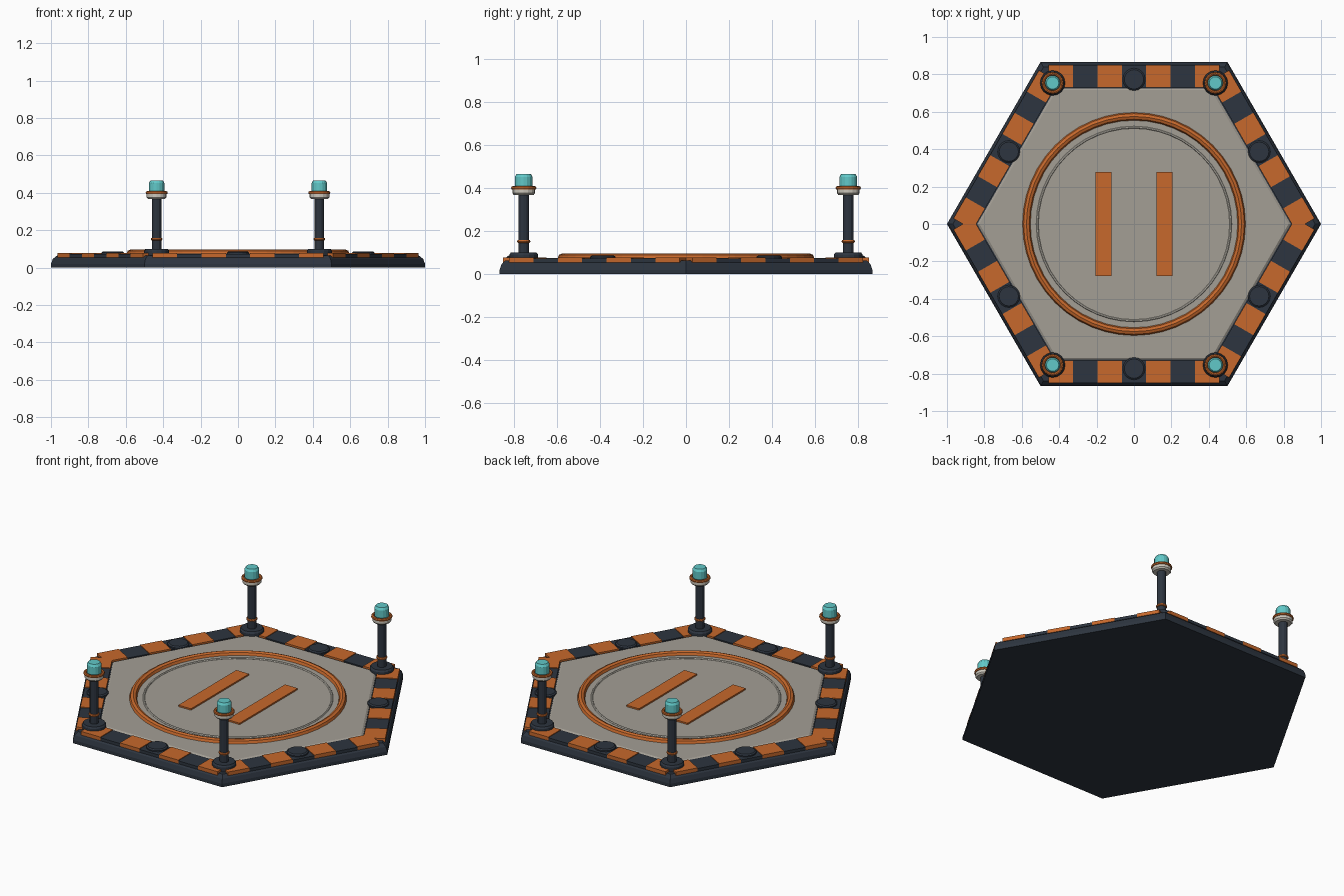
import bpy, bmesh, math
from mathutils import Matrix, Vector

if "Cube" in bpy.data.objects:
    bpy.data.objects.remove(bpy.data.objects["Cube"])


def material(name, rgb):
    m = bpy.data.materials.new(name)
    m.diffuse_color = (*rgb, 1.0)
    m.use_nodes = True
    m.node_tree.nodes["Principled BSDF"].inputs["Base Color"].default_value = m.diffuse_color
    return m


ORANGE = material("hazard orange", (0.57, 0.14, 0.025))
NAVY = material("dark navy", (0.026, 0.035, 0.050))
GREY = material("deck grey", (0.37, 0.345, 0.30))
PALE = material("pale grey", (0.60, 0.57, 0.50))
CYAN = material("lamp cyan", (0.12, 0.58, 0.58))


def finish(name, bm, mat):
    bmesh.ops.recalc_face_normals(bm, faces=bm.faces)
    me = bpy.data.meshes.new(name)
    bm.to_mesh(me)
    bm.free()
    me.materials.append(mat)
    ob = bpy.data.objects.new(name, me)
    bpy.context.collection.objects.link(ob)
    return ob


def lathe(name, profile, sides, mat, at=(0, 0), closed=False):
    """Revolve (radius, z) points; capped at both ends unless the profile is closed."""
    bm = bmesh.new()
    rings = []
    for r, z in profile:
        rings.append([bm.verts.new((at[0] + r * math.cos(2 * math.pi * i / sides),
                                    at[1] + r * math.sin(2 * math.pi * i / sides), z))
                      for i in range(sides)])
    pairs = list(zip(rings, rings[1:]))
    if closed:
        pairs.append((rings[-1], rings[0]))
    else:
        bm.faces.new(rings[0])
        bm.faces.new(rings[-1])
    for a, b in pairs:
        for i in range(sides):
            j = (i + 1) % sides
            bm.faces.new((a[i], a[j], b[j], b[i]))
    return finish(name, bm, mat)


def torus(name, major, minor, z, sides, mat, at=(0, 0), steps=8):
    pts = [(major + minor * math.cos(2 * math.pi * k / steps),
            z + minor * math.sin(2 * math.pi * k / steps)) for k in range(steps)]
    return lathe(name, pts, sides, mat, at, closed=True)


def box(name, size, centre, mat, angle=0.0):
    """Box placed at centre, then turned about the pad's axis."""
    bm = bmesh.new()
    bmesh.ops.create_cube(bm, size=1.0, matrix=Matrix.Rotation(angle, 4, 'Z')
                          @ Matrix.Translation(Vector(centre))
                          @ Matrix.Diagonal((*size, 1.0)))
    return finish(name, bm, mat)


# Hexagonal base with rounded upper edge, and inset deck plate
lathe("pad_base", [(1.0, 0), (1.0, 0.02), (0.99, 0.046), (0.968, 0.064)], 6, NAVY)
lathe("deck_plate", [(0.838, 0.05), (0.838, 0.068), (0.826, 0.075)], 6, GREY)

# Hazard border: seven plates along each side, orange first and last
STEP = 0.1306
for side in range(6):
    ang = math.radians(60 * side)
    for k in range(-3, 4):
        orange = k % 2 != 0
        top = 0.077 if orange else 0.073
        box("hazard_plate_orange" if orange else "hazard_plate_dark",
            (STEP, 0.12, top - 0.055), (k * STEP, 0.791, (top + 0.055) / 2),
            ORANGE if orange else NAVY, ang)
    # Low anchor disc at the middle of the side
    a = ang + math.pi / 2
    lathe("anchor_disc", [(0.06, 0.055), (0.06, 0.08), (0.052, 0.086)], 16, NAVY,
          (0.773 * math.cos(a), 0.773 * math.sin(a)))

# Landing rings
torus("outer_landing_ring", 0.575, 0.021, 0.075, 48, ORANGE)
torus("inner_landing_ring", 0.517, 0.006, 0.076, 48, PALE, steps=6)

# Touchdown bars, plain parallel strips
for s in (-1, 1):
    box("touchdown_bar", (0.085, 0.555, 0.009), (s * 0.163, 0, 0.0795), ORANGE)

# Four beacon lamps
for sx in (-1, 1):
    for sy in (-1, 1):
        p = (sx * 0.435, sy * 0.754)
        lathe("lamp_foot", [(0.067, 0.055), (0.067, 0.09), (0.06, 0.1)], 16, NAVY, p)
        lathe("lamp_post", [(0.025, 0.09), (0.025, 0.38)], 12, NAVY, p)
        torus("lamp_collar", 0.023, 0.008, 0.152, 16, ORANGE, p)
        lathe("lamp_cup", [(0.046, 0.368), (0.053, 0.376), (0.053, 0.4)], 16, PALE, p)
        torus("lamp_trim", 0.05, 0.009, 0.4, 16, ORANGE, p)
        lathe("lamp_lens", [(0.036, 0.395), (0.041, 0.41), (0.041, 0.452),
                            (0.033, 0.466)], 16, CYAN, p)
